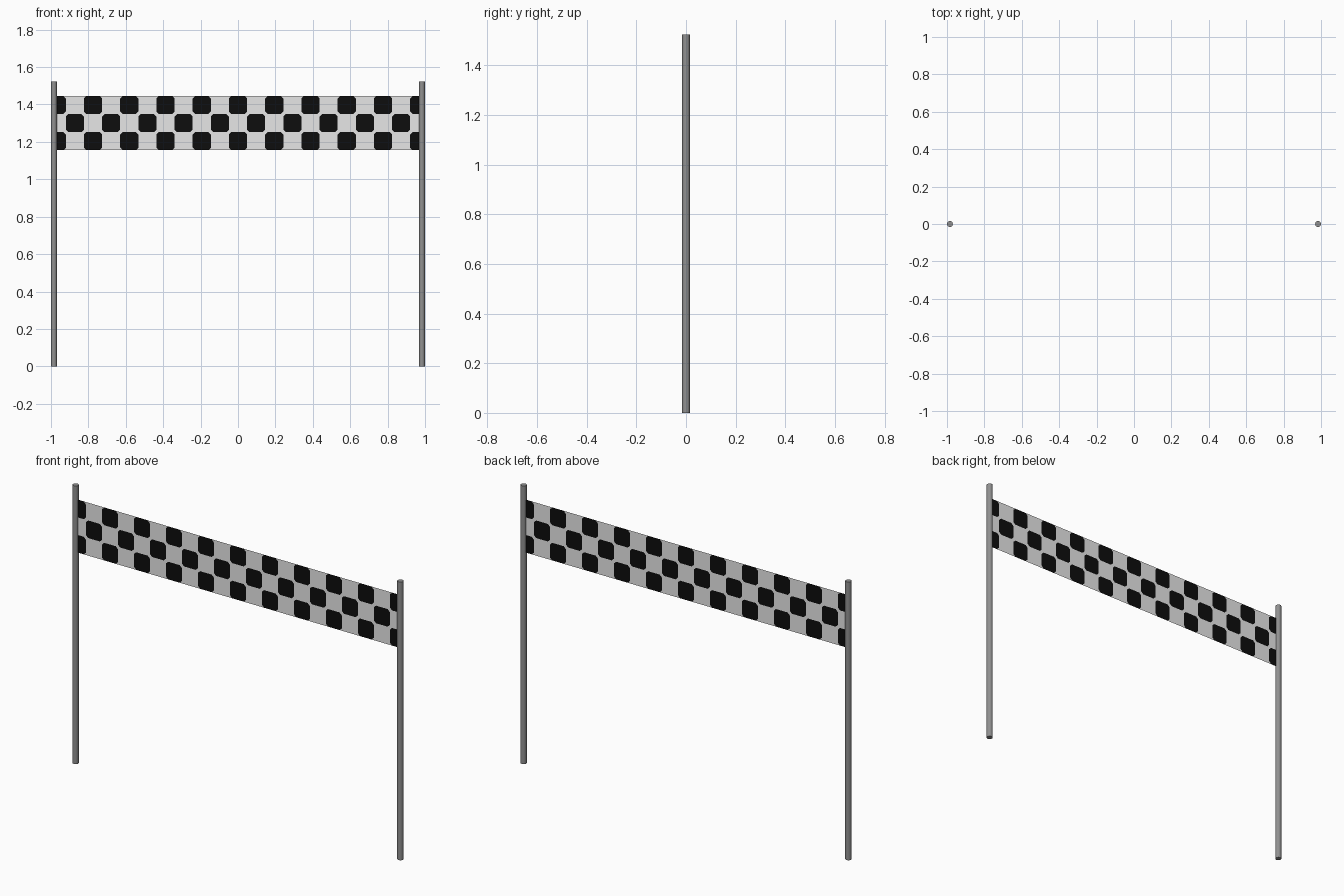
import bpy, bmesh
from math import radians

cube = bpy.data.objects.get("Cube")
if cube:
    bpy.data.objects.remove(cube, do_unlink=True)


def material(name, rgb, roughness=0.7):
    m = bpy.data.materials.new(name)
    m.use_nodes = True
    m.diffuse_color = (*rgb, 1)
    bsdf = m.node_tree.nodes["Principled BSDF"]
    bsdf.inputs["Base Color"].default_value = (*rgb, 1)
    bsdf.inputs["Roughness"].default_value = roughness
    return m


white = material("banner white", (0.8, 0.8, 0.8))
black = material("banner black", (0.004, 0.004, 0.004))
grey = material("pole grey", (0.28, 0.28, 0.28))

POLE_X, POLE_R, POLE_H = 0.984, 0.016, 1.524
HALF_WIDTH, BOTTOM, TOP = 0.969, 1.156, 1.445
COLUMNS, ROWS = 10, 3          # columns counted on each side of the middle one
CELL_W = HALF_WIDTH / COLUMNS
CELL_H = (TOP - BOTTOM) / ROWS
CUT = 0.013                    # clipped corner of each dark check

# Poles
for side, x in (("left", POLE_X), ("right", -POLE_X)):
    bpy.ops.mesh.primitive_cylinder_add(
        vertices=12, radius=POLE_R, depth=POLE_H, location=(x, 0, POLE_H / 2))
    pole = bpy.context.object
    pole.name = side + "_pole"
    pole.data.materials.append(grey)
    bpy.ops.object.shade_smooth_by_angle(angle=radians(40))

# Checked banner, a front and a back sheet
bm = bmesh.new()


def add_face(points, y, colour):
    if y > 0:
        points = points[::-1]
    face = bm.faces.new([bm.verts.new((x, y, z)) for x, z in points])
    face.material_index = colour


def add_check(x0, x1, z0, z1, y):
    """Dark check with clipped corners; corners on the banner ends stay square."""
    outline = []
    for x, z, dx, dz in ((x0, z0, 1, 1), (x1, z0, -1, 1),
                         (x1, z1, -1, -1), (x0, z1, 1, -1)):
        if abs(x) > HALF_WIDTH - CUT:
            outline.append((x, z))
            continue
        along_x, along_z = (x + dx * CUT, z), (x, z + dz * CUT)
        pair = [along_z, along_x] if dx == dz else [along_x, along_z]
        outline += pair
        add_face([(x, z), pair[1], pair[0]], y, 0)
    add_face(outline, y, 1)


for y in (-0.001, 0.001):
    for row in range(ROWS):
        z0 = BOTTOM + row * CELL_H
        for col in range(-COLUMNS, COLUMNS + 1):
            x0 = max((col - 0.5) * CELL_W, -HALF_WIDTH)
            x1 = min((col + 0.5) * CELL_W, HALF_WIDTH)
            z1 = z0 + CELL_H
            if (row + col) % 2 == 0:
                add_check(x0, x1, z0, z1, y)
            else:
                add_face([(x0, z0), (x1, z0), (x1, z1), (x0, z1)], y, 0)

bmesh.ops.remove_doubles(bm, verts=bm.verts[:], dist=0.0001)

# Corner fillers face the same way as the sheet they belong to
for face in bm.faces:
    face.normal_update()
    if face.normal.y * face.calc_center_median().y < 0:
        face.normal_flip()

mesh = bpy.data.meshes.new("banner")
bm.to_mesh(mesh)
bm.free()
mesh.materials.append(white)
mesh.materials.append(black)
banner = bpy.data.objects.new("banner", mesh)
bpy.context.collection.objects.link(banner)
